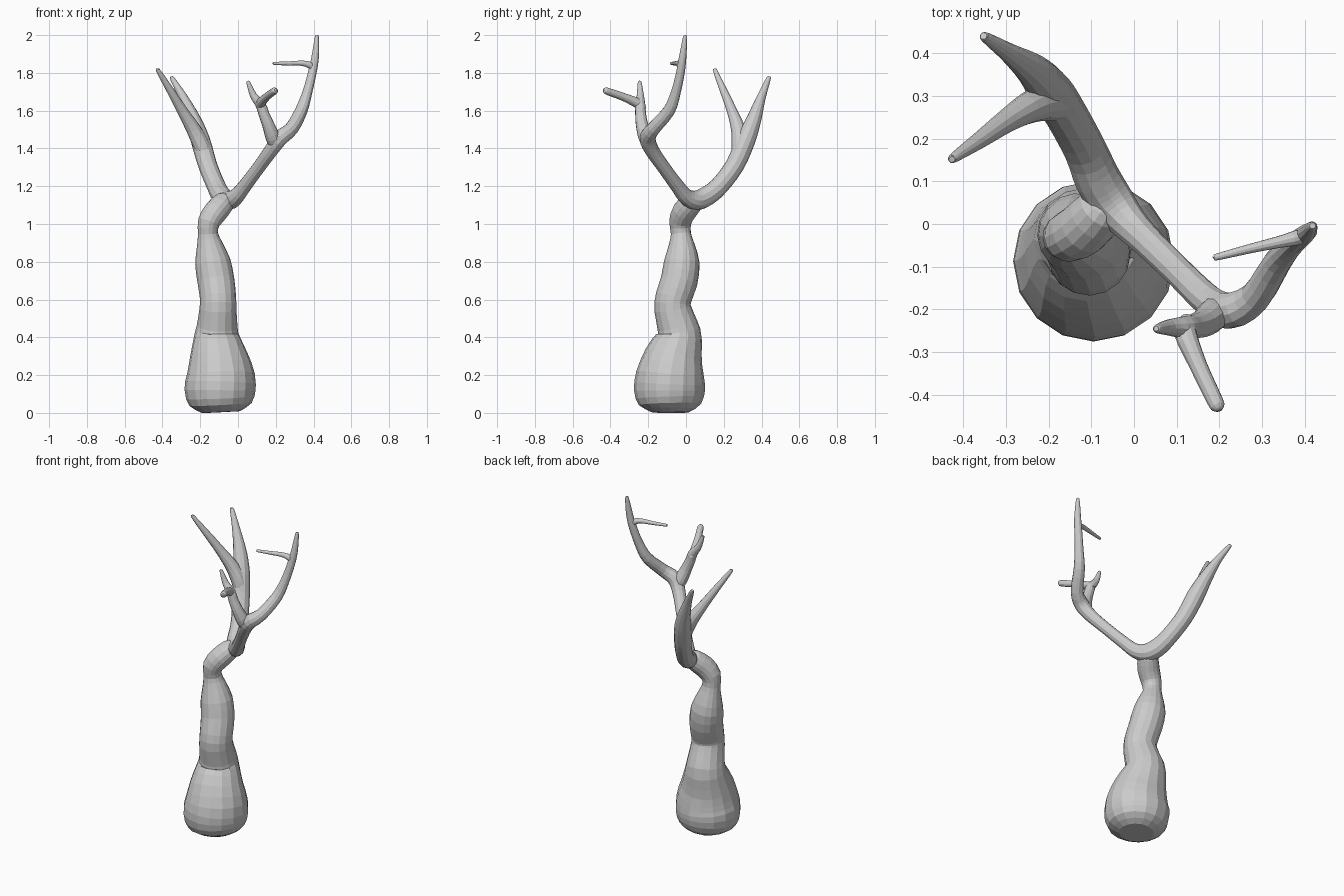
import bpy, bmesh
from math import sin, cos, pi
from mathutils import Vector


def spline(points, steps):
    """Catmull-Rom through (x, y, z, radius) points."""
    pts = [Vector(p) for p in points]
    pts = [2 * pts[0] - pts[1]] + pts + [2 * pts[-1] - pts[-2]]
    out = []
    for a, b, c, d in zip(pts, pts[1:], pts[2:], pts[3:]):
        for k in range(steps):
            t = k / steps
            out.append(0.5 * (2 * b + (c - a) * t + (2 * a - 5 * b + 4 * c - d) * t * t
                              + (3 * b - a - 3 * c + d) * t ** 3))
    return out + [pts[-2]]


def limb(name, points, sides=12, steps=3):
    """Tapered closed tube along a smooth path."""
    path = spline(points, steps)
    pos = [p.to_3d() for p in path]
    bm = bmesh.new()
    rings, side = [], None
    for i, p in enumerate(pos):
        tan = (pos[min(i + 1, len(pos) - 1)] - pos[max(i - 1, 0)]).normalized()
        if side is None:
            side = Vector((1, 0, 0)) if abs(tan.x) < 0.8 else Vector((0, 1, 0))
        side = (side - tan * side.dot(tan)).normalized()
        up = tan.cross(side)
        r = max(path[i].w, 0.004)
        rings.append([bm.verts.new(p + r * (cos(2 * pi * k / sides) * side
                                            + sin(2 * pi * k / sides) * up))
                      for k in range(sides)])
    for a, b in zip(rings, rings[1:]):
        for k in range(sides):
            n = (k + 1) % sides
            bm.faces.new((a[k], a[n], b[n], b[k]))
    bm.faces.new(rings[0][::-1])
    bm.faces.new(rings[-1])
    bmesh.ops.recalc_face_normals(bm, faces=bm.faces)
    mesh = bpy.data.meshes.new(name)
    bm.to_mesh(mesh)
    bm.free()
    ob = bpy.data.objects.new(name, mesh)
    bpy.context.collection.objects.link(ob)
    return ob


# Trunk with swollen foot and wavy stem
tree = limb("tree", [
    (-.09, -.085, .004, .10), (-.092, -.085, .045, .165), (-.095, -.087, .12, .188),
    (-.092, -.083, .20, .181), (-.103, -.065, .30, .154), (-.113, -.036, .40, .122),
    (-.110, -.045, .46, .108), (-.106, -.070, .55, .098), (-.106, -.066, .61, .096),
    (-.117, -.036, .70, .098), (-.134, -.022, .80, .094), (-.150, -.023, .89, .069),
    (-.159, -.027, .95, .053), (-.154, -.030, 1.01, .059), (-.118, -.010, 1.065, .064),
    (-.075, .035, 1.115, .058), (-.06, .06, 1.135, .035)], sides=16, steps=2)

# Two main boughs in one sweep: back-left tip, through the fork, to the right tip
boughs = limb("main_boughs", [
    (-.352, .440, 1.78, .008), (-.345, .435, 1.765, .013), (-.290, .398, 1.67, .024),
    (-.235, .358, 1.55, .040), (-.198, .315, 1.44, .051), (-.160, .258, 1.31, .050),
    (-.115, .175, 1.20, .050), (-.085, .105, 1.145, .054), (-.05, .05, 1.125, .052),
    (-.01, .00, 1.145, .043), (.035, -.045, 1.20, .037), (.110, -.118, 1.30, .035),
    (.175, -.180, 1.39, .038), (.222, -.203, 1.455, .043), (.283, -.172, 1.505, .037),
    (.335, -.090, 1.60, .033), (.368, -.053, 1.70, .026), (.393, -.030, 1.80, .023),
    (.408, -.018, 1.88, .020), (.417, -.006, 1.98, .012), (.418, -.004, 2.0, .007)])

# Smaller tines
tines = [
    limb("back_left_tine", [
        (-.165, .265, 1.33, .030), (-.190, .285, 1.41, .044), (-.235, .277, 1.50, .039),
        (-.295, .243, 1.60, .028), (-.360, .197, 1.71, .020),
        (-.420, .156, 1.808, .012), (-.426, .151, 1.822, .007)]),
    limb("front_branch", [
        (.195, -.187, 1.40, .025), (.185, -.212, 1.455, .038), (.162, -.232, 1.52, .033),
        (.138, -.240, 1.58, .029), (.120, -.242, 1.63, .027), (.082, -.242, 1.68, .019),
        (.056, -.245, 1.745, .011), (.052, -.245, 1.757, .006)]),
    limb("front_stub", [
        (.125, -.225, 1.605, .018), (.120, -.255, 1.638, .026), (.150, -.330, 1.672, .021),
        (.190, -.415, 1.702, .019), (.197, -.430, 1.708, .015), (.200, -.437, 1.710, .007)]),
    limb("top_right_tine", [
        (.400, -.024, 1.815, .014), (.382, -.032, 1.840, .018), (.340, -.042, 1.851, .014),
        (.270, -.058, 1.850, .011), (.195, -.077, 1.850, .008), (.188, -.078, 1.850, .005)]),
]

# Fuse everything into one skin
bpy.context.view_layer.objects.active = tree
for part in [boughs] + tines:
    mod = tree.modifiers.new("join", 'BOOLEAN')
    mod.operation = 'UNION'
    mod.solver = 'EXACT'
    mod.object = part
    bpy.ops.object.modifier_apply(modifier=mod.name)
    bpy.data.objects.remove(part)
